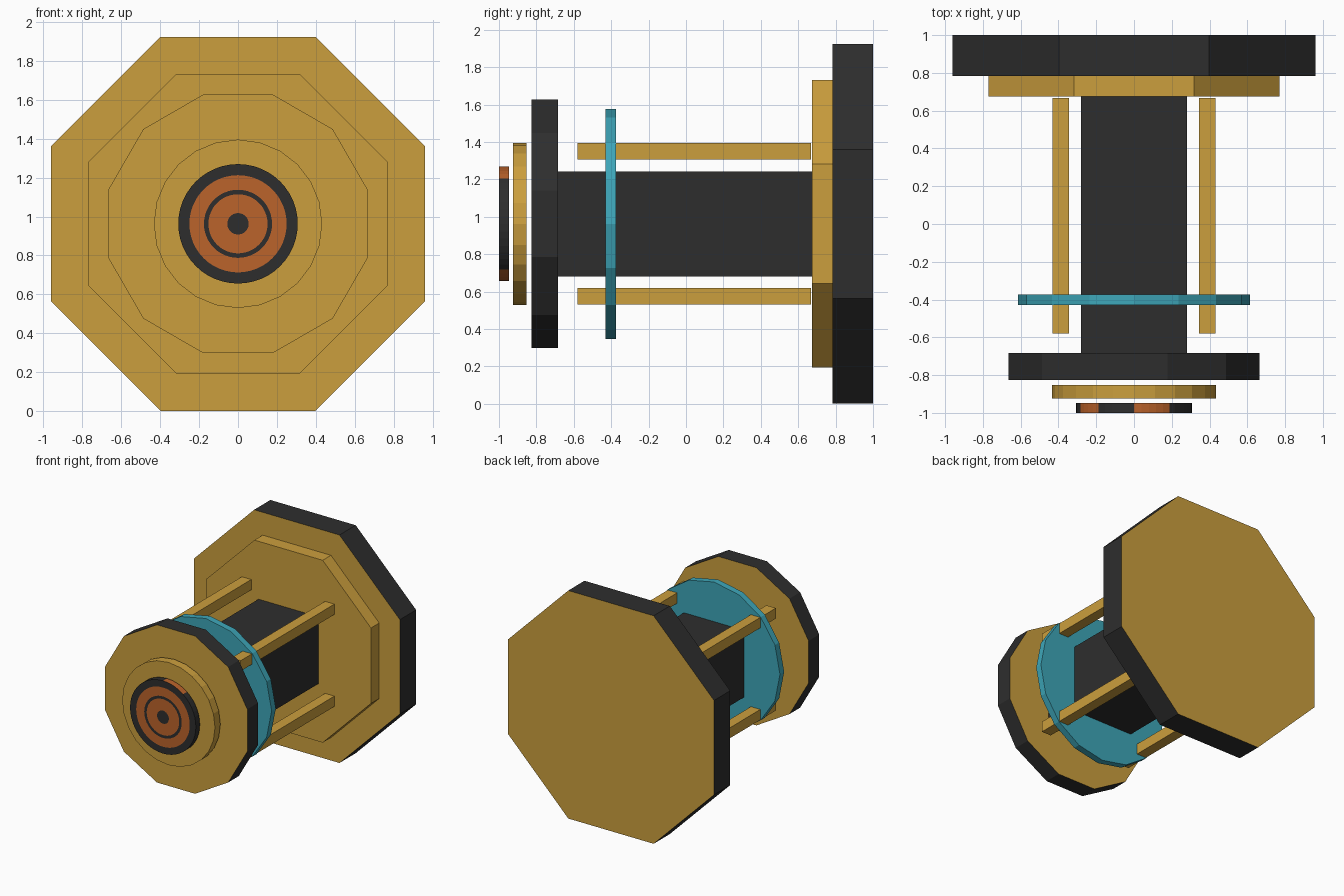
import bpy, bmesh, math

if "Cube" in bpy.data.objects:
    bpy.data.objects.remove(bpy.data.objects["Cube"])

CZ = 0.9625  # height of the long axis


def material(name, rgb):
    m = bpy.data.materials.new(name)
    m.diffuse_color = (*rgb, 1)
    m.use_nodes = True
    m.node_tree.nodes["Principled BSDF"].inputs["Base Color"].default_value = m.diffuse_color
    return m


GOLD = material("gold", (0.60, 0.345, 0.047))
DARK = material("charcoal", (0.027, 0.027, 0.027))
TEAL = material("teal", (0.047, 0.38, 0.48))
ORANGE = material("orange", (0.50, 0.125, 0.024))


def finish(name, bm, mats):
    bmesh.ops.recalc_face_normals(bm, faces=bm.faces)
    me = bpy.data.meshes.new(name)
    bm.to_mesh(me)
    bm.free()
    for m in mats:
        me.materials.append(m)
    ob = bpy.data.objects.new(name, me)
    bpy.context.collection.objects.link(ob)
    return ob


def ring(bm, n, r, y, turn):
    step = math.tau / n
    return [bm.verts.new((r * math.cos((i + turn) * step), y,
                          CZ + r * math.sin((i + turn) * step))) for i in range(n)]


def disc(name, n, r, y0, y1, side, cap=None, turn=0.5):
    """Flat-sided disc along y, with its caps in an optional second colour."""
    bm = bmesh.new()
    a, b = ring(bm, n, r, y0, turn), ring(bm, n, r, y1, turn)
    for i in range(n):
        j = (i + 1) % n
        bm.faces.new((a[i], a[j], b[j], b[i]))
    for loop in (a, b):
        bm.faces.new(loop).material_index = 1 if cap else 0
    return finish(name, bm, [side, cap] if cap else [side])


def box(name, x0, x1, y0, y1, z0, z1, mat):
    bm = bmesh.new()
    bmesh.ops.create_cube(bm, size=1)
    for v in bm.verts:
        v.co = (x1 if v.co.x > 0 else x0, y1 if v.co.y > 0 else y0,
                z1 if v.co.z > 0 else z0)
    return finish(name, bm, [mat])


def flat(n, apothem):
    return apothem / math.cos(math.pi / n)


# Rear flange and its stepped plate
disc("rear_flange", 8, flat(8, 0.9615), 0.784, 1.0, DARK, GOLD)
disc("rear_step_plate", 8, flat(8, 0.769), 0.674, 0.784, GOLD)

# Square core and four corner rods
box("core", -0.281, 0.281, -0.684, 0.674, CZ - 0.281, CZ + 0.281, DARK)
for sx, nx in ((-1, "left"), (1, "right")):
    for sz, nz in ((-1, "lower"), (1, "upper")):
        x, z, h = sx * 0.388, CZ + sz * 0.388, 0.044
        box(f"rod_{nz}_{nx}", x - h, x + h, -0.581, 0.668, z - h, z + h, GOLD)

# Teal collar and front flange
disc("collar", 16, 0.615, -0.43, -0.374, TEAL, turn=0)
disc("front_flange", 12, flat(12, 0.665), -0.826, -0.684, DARK, GOLD)
disc("front_plate", 24, 0.433, -0.925, -0.853, GOLD, turn=0)

# Front cap: concentric orange bands on a dark disc, orange marks on its rim
N = 48
bm = bmesh.new()
bands = [(0.307, 0), (0.25, 1), (0.175, 0), (0.152, 1), (0.055, 0)]
loops = [ring(bm, N, 0.307, -0.947, 0)] + [ring(bm, N, r, -1.0, 0) for r, _ in bands]
marks = [(56, 87), (128, 161), (280, 306)]
for k in range(len(loops) - 1):
    for i in range(N):
        j = (i + 1) % N
        f = bm.faces.new((loops[k][i], loops[k][j], loops[k + 1][j], loops[k + 1][i]))
        if k == 0:
            ang = (i + 0.5) * 360 / N
            f.material_index = int(any(a < ang < b for a, b in marks))
        else:
            f.material_index = bands[k - 1][1]
bm.faces.new(loops[-1])
bm.faces.new(loops[0])
finish("front_cap", bm, [DARK, ORANGE])
